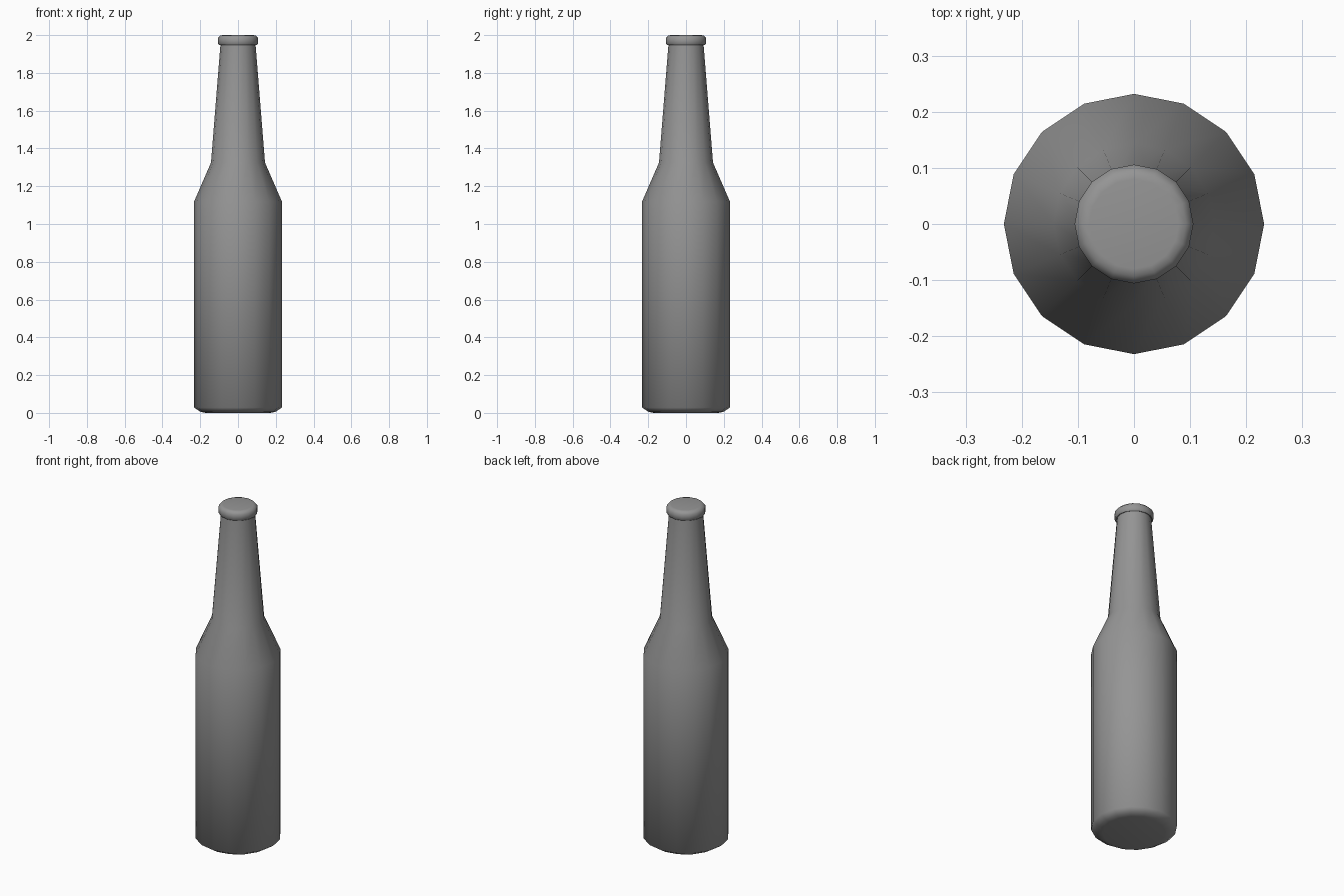
import bpy
import bmesh
import math
from mathutils import Matrix

default = bpy.data.objects.get("Cube")
if default:
    bpy.data.objects.remove(default, do_unlink=True)

SIDES = 16

grey = bpy.data.materials.new("plain grey")
grey.use_nodes = True
colour = (0.3, 0.3, 0.3, 1)
grey.diffuse_color = colour
grey.node_tree.nodes["Principled BSDF"].inputs["Base Color"].default_value = colour


def lathe(name, profile):
    """Turn (radius, height) points around z and cap both ends."""
    bm = bmesh.new()
    points = [bm.verts.new((r, 0, z)) for r, z in profile]
    edges = [bm.edges.new(pair) for pair in zip(points, points[1:])]
    bmesh.ops.spin(bm, geom=points + edges, cent=(0, 0, 0), axis=(0, 0, 1),
                   angle=math.tau, steps=SIDES, use_merge=True)
    bmesh.ops.remove_doubles(bm, verts=bm.verts, dist=0.0005)
    bmesh.ops.holes_fill(bm, edges=[e for e in bm.edges if e.is_boundary])
    bmesh.ops.recalc_face_normals(bm, faces=bm.faces)
    mesh = bpy.data.meshes.new(name)
    bm.to_mesh(mesh)
    bm.free()
    mesh.materials.append(grey)
    obj = bpy.data.objects.new(name, mesh)
    bpy.context.collection.objects.link(obj)
    bpy.ops.object.select_all(action="DESELECT")
    obj.select_set(True)
    bpy.context.view_layer.objects.active = obj
    bpy.ops.object.shade_smooth_by_angle(angle=math.radians(62))
    return obj


# Base chamfer, body, shoulder, neck and rounded lip in one turned shape
lathe("bottle", [
    (0.17, 0.0), (0.197, 0.005), (0.232, 0.028),    # base
    (0.232, 1.12), (0.143, 1.325),                  # body and shoulder
    (0.093, 1.95),                                  # neck
    (0.1, 1.947), (0.106, 1.955), (0.106, 1.985),   # lip
    (0.093, 1.998), (0.08, 2.0),                    # rounded top
])
